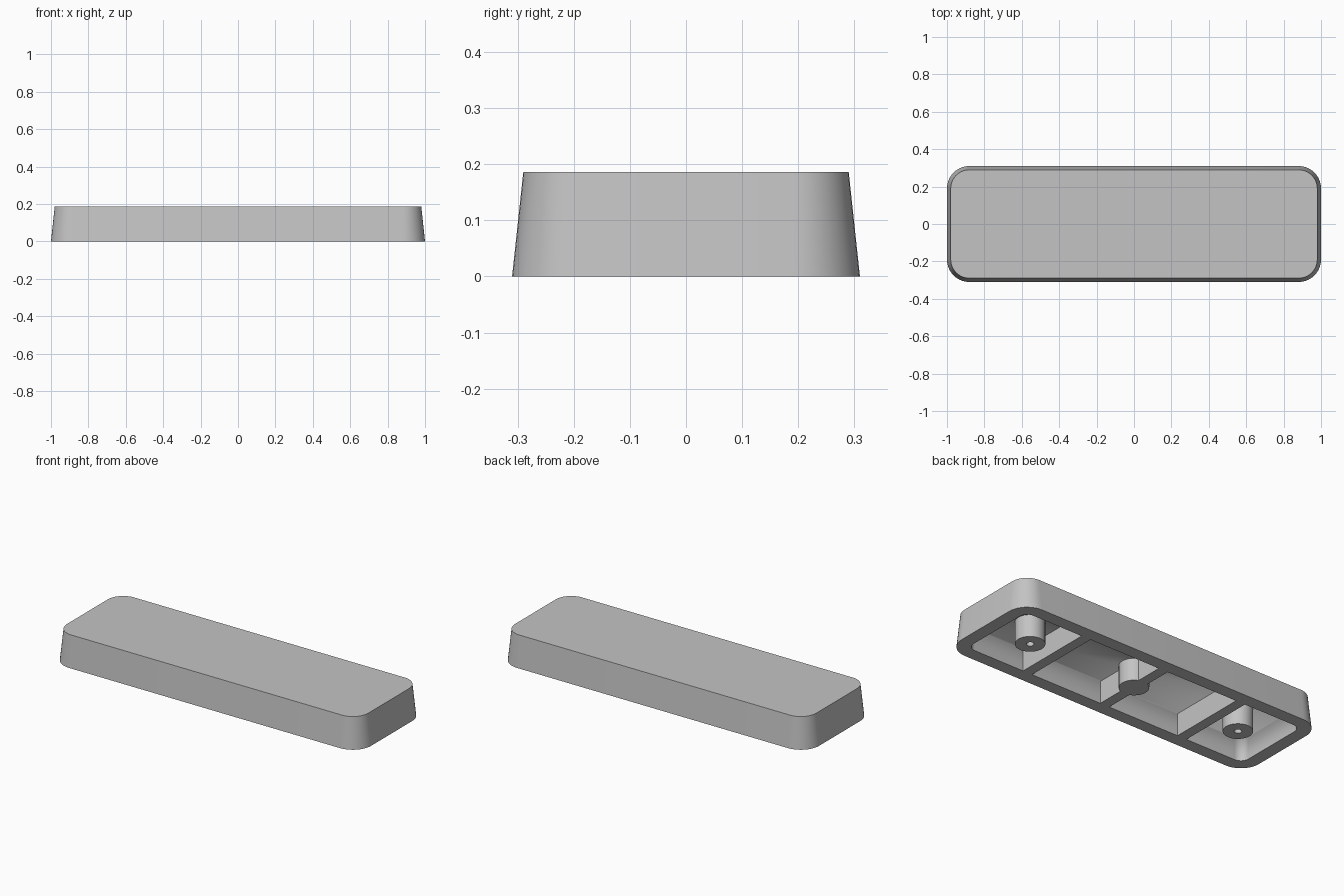
import bpy, bmesh
from math import cos, sin, pi, radians

cube = bpy.data.objects.get("Cube")
if cube:
    bpy.data.objects.remove(cube, do_unlink=True)

gray = bpy.data.materials.new("plain_gray")
gray.use_nodes = True
color = (0.55, 0.55, 0.55, 1)
gray.diffuse_color = color
gray.node_tree.nodes["Principled BSDF"].inputs["Base Color"].default_value = color

FLOOR = 0.13      # cavity ceiling height
INNER_X, INNER_Y = 0.925, 0.235


def rounded_rect(hx, hy, r, steps=10):
    """Counter-clockwise outline with rounded corners."""
    pts = []
    for k, (sx, sy) in enumerate([(1, 1), (-1, 1), (-1, -1), (1, -1)]):
        for i in range(steps + 1):
            a = pi / 2 * (k + i / steps)
            pts.append((sx * (hx - r) + r * cos(a), sy * (hy - r) + r * sin(a)))
    return pts


def circle(r, n=32):
    return [(r * cos(2 * pi * i / n), r * sin(2 * pi * i / n)) for i in range(n)]


def loft(name, sections, location=(0, 0, 0), cap_start=False):
    """Skin matching outlines given as (points, z); the last one is capped."""
    bm = bmesh.new()
    rings = [[bm.verts.new((x, y, z)) for x, y in pts] for pts, z in sections]
    for a, b in zip(rings, rings[1:]):
        for i in range(len(a)):
            j = (i + 1) % len(a)
            bm.faces.new((a[i], a[j], b[j], b[i]))
    bm.faces.new(rings[-1])
    if cap_start:
        bm.faces.new(rings[0][::-1])
    bmesh.ops.recalc_face_normals(bm, faces=bm.faces)
    return finish(name, bm, location)


def finish(name, bm, location):
    mesh = bpy.data.meshes.new(name)
    bm.to_mesh(mesh)
    bm.free()
    mesh.materials.append(gray)
    ob = bpy.data.objects.new(name, mesh)
    ob.location = location
    bpy.context.collection.objects.link(ob)
    bpy.ops.object.select_all(action='DESELECT')
    ob.select_set(True)
    bpy.context.view_layer.objects.active = ob
    bpy.ops.object.shade_smooth_by_angle(angle=radians(30))
    return ob


# Hollow tapered shell, open underneath: top, sides, rim, cavity
top = rounded_rect(0.98, 0.29, 0.10)
bottom = rounded_rect(1.0, 0.31, 0.12)
inner = rounded_rect(INNER_X, INNER_Y, 0.05)
shell = loft("shell", [(inner, FLOOR), (inner, 0), (bottom, 0), (top, 0.186)])
bm = bmesh.new()
bm.from_mesh(shell.data)
bmesh.ops.holes_fill(bm, edges=[e for e in bm.edges if e.is_boundary], sides=0)
bmesh.ops.recalc_face_normals(bm, faces=bm.faces)
bm.to_mesh(shell.data)
bm.free()


# Cross ribs, flush with the rim
def rib(name, x, y0, y1, half=0.03):
    outline = [(-half, y0), (half, y0), (half, y1), (-half, y1)]
    loft(name, [(outline, 0), (outline, FLOOR)], (x, 0, 0), cap_start=True)


rib("left_rib", 0.52, -INNER_Y, INNER_Y)
rib("right_rib", -0.52, -INNER_Y, INNER_Y)
rib("middle_rib_front", 0, -INNER_Y, -0.07)
rib("middle_rib_back", 0, 0.07, INNER_Y)

# Solid middle post
post = circle(0.079)
loft("middle_post", [(post, 0), (post, FLOOR)], cap_start=True)

# End posts with blind screw holes
hole = circle(0.02)
for side, x in (("left", 0.7), ("right", -0.7)):
    loft(side + "_post", [(post, FLOOR), (post, 0), (hole, 0), (hole, 0.1)], (x, 0, 0))
